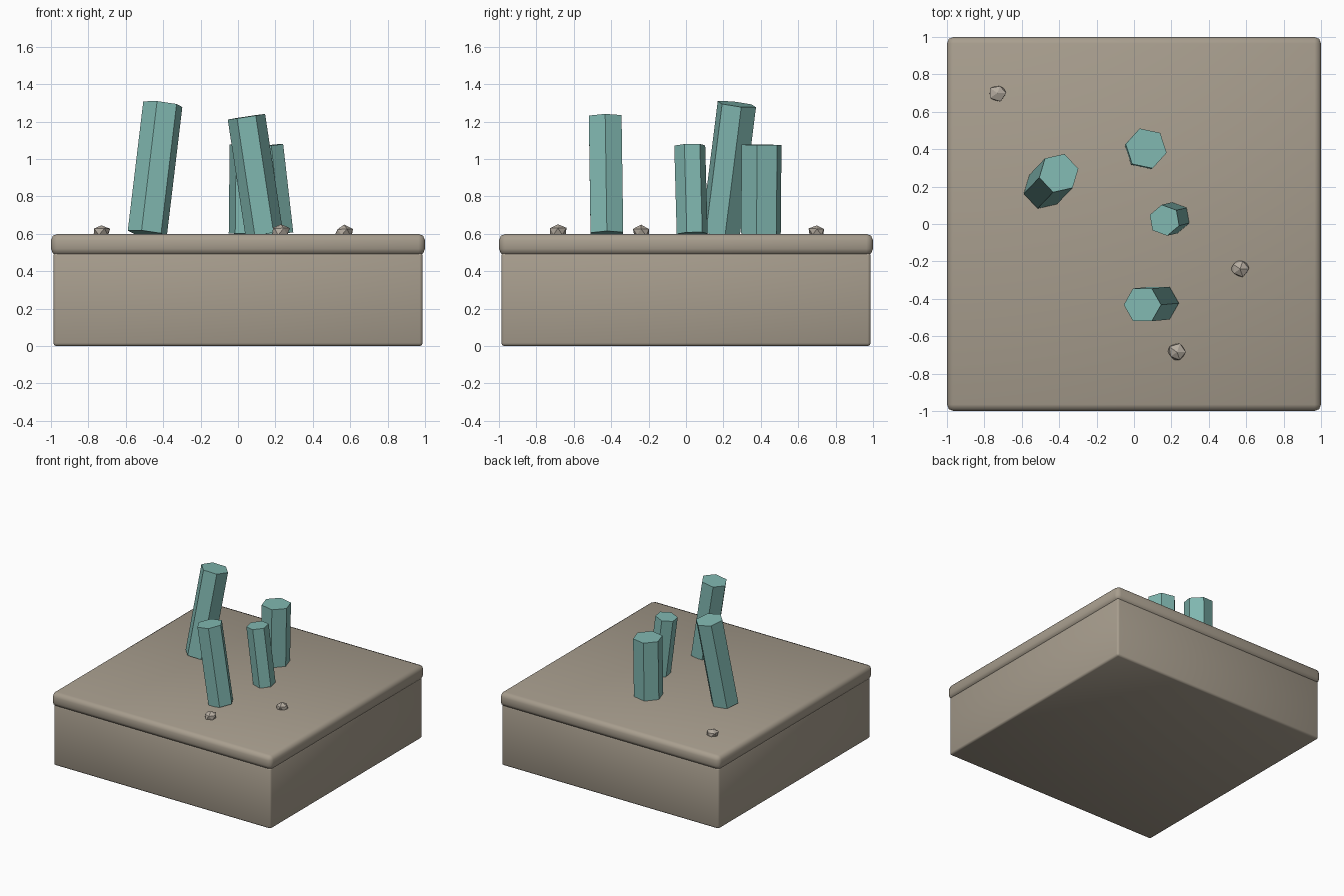
import bpy, bmesh, math, random
from mathutils import Vector, Matrix

if "Cube" in bpy.data.objects:
    bpy.data.objects.remove(bpy.data.objects["Cube"])

random.seed(4)


def material(name, rgb):
    m = bpy.data.materials.new(name)
    m.diffuse_color = (*rgb, 1)
    m.use_nodes = True
    m.node_tree.nodes["Principled BSDF"].inputs["Base Color"].default_value = m.diffuse_color
    return m


STONE = material("stone", (0.39, 0.34, 0.27))
PEBBLE = material("pebble_stone", (0.46, 0.41, 0.35))
CRYSTAL = material("teal_crystal", (0.22, 0.48, 0.44))


def finish(bm, name, mat):
    me = bpy.data.meshes.new(name)
    bm.to_mesh(me)
    bm.free()
    ob = bpy.data.objects.new(name, me)
    bpy.context.collection.objects.link(ob)
    me.materials.append(mat)
    return ob


def block(name, half, z0, z1, bevel):
    bm = bmesh.new()
    bmesh.ops.create_cube(bm, size=1)
    bmesh.ops.scale(bm, vec=(2 * half, 2 * half, z1 - z0), verts=bm.verts)
    bmesh.ops.translate(bm, vec=(0, 0, (z0 + z1) / 2), verts=bm.verts)
    bmesh.ops.bevel(bm, geom=bm.edges[:], offset=bevel, segments=2,
                    profile=0.5, affect='EDGES')
    ob = finish(bm, name, STONE)
    bpy.ops.object.select_all(action='DESELECT')
    ob.select_set(True)
    bpy.context.view_layer.objects.active = ob
    bpy.ops.object.shade_smooth_by_angle(angle=math.radians(50))


def crystal(name, foot, tip, radius, phase):
    # hexagonal prism running from foot to tip
    foot, tip = Vector(foot), Vector(tip)
    axis = tip - foot
    tilt = Vector((0, 0, 1)).rotation_difference(axis).to_matrix().to_4x4()
    bm = bmesh.new()
    bmesh.ops.create_cone(bm, cap_ends=True, segments=6, radius1=radius,
                          radius2=radius, depth=axis.length)
    # align first vertex with +x, then turn by phase
    v = bm.verts[:][0].co
    turn = math.radians(phase) - math.atan2(v.y, v.x)
    bm.transform(Matrix.Translation((foot + tip) / 2) @ tilt
                 @ Matrix.Rotation(turn, 4, 'Z'))
    finish(bm, name, CRYSTAL)


def pebble(name, loc, size):
    # jittered, flattened 20-sided stone
    bm = bmesh.new()
    bmesh.ops.create_icosphere(bm, subdivisions=1, radius=1)
    for v in bm.verts:
        v.co *= random.uniform(0.85, 1.12)
        v.co = Vector((v.co.x * size[0], v.co.y * size[1], v.co.z * size[2]))
    bmesh.ops.translate(bm, vec=loc, verts=bm.verts)
    finish(bm, name, PEBBLE)


# Ground block with overhanging top slab
block("ground_block", 0.987, 0, 0.5, 0.016)
block("top_slab", 1.0, 0.485, 0.6, 0.035)

# Leaning crystals
crystal("crystal_left", (-0.485, 0.185, 0.602), (-0.402, 0.272, 1.293), 0.108, 13)
crystal("crystal_front", (0.14, -0.423, 0.6), (0.045, -0.432, 1.226), 0.101, 0)
crystal("crystal_middle", (0.217, 0.033, 0.6), (0.163, 0.02, 1.072), 0.084, -20)
crystal("crystal_back", (0.060, 0.400, 0.6), (0.065, 0.404, 1.076), 0.112, -12)

# Loose pebbles
pebble("pebble_back", (-0.73, 0.70, 0.61), (0.052, 0.048, 0.038))
pebble("pebble_right", (0.567, -0.24, 0.608), (0.052, 0.048, 0.038))
pebble("pebble_front", (0.23, -0.685, 0.612), (0.053, 0.05, 0.042))
